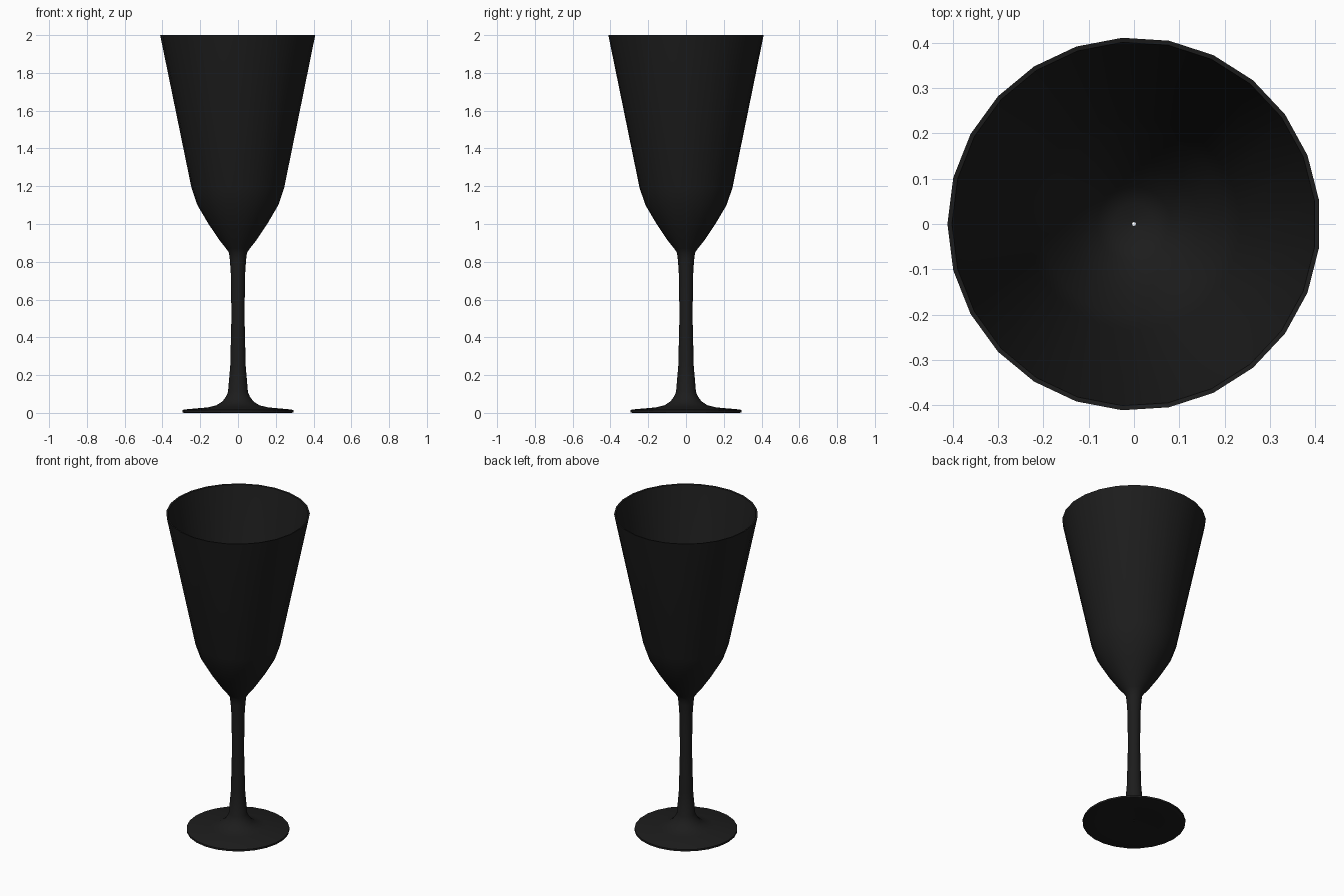
import bpy, bmesh, math

if "Cube" in bpy.data.objects:
    bpy.data.objects.remove(bpy.data.objects["Cube"])

SIDES = 25

# Glass profile (radius, height): inner bowl, rim, outer bowl, stem, foot, underside
profile = [
    (0.004, 0.885), (0.045, 0.89), (0.082, 0.912), (0.145, 1.005), (0.205, 1.105), (0.235, 1.195),
    (0.402, 1.998), (0.412, 2.0),
    (0.246, 1.19), (0.215, 1.10), (0.156, 1.0), (0.095, 0.91), (0.063, 0.87), (0.048, 0.848),
    (0.043, 0.81), (0.037, 0.72), (0.035, 0.5), (0.041, 0.25), (0.053, 0.11),
    (0.064, 0.085), (0.083, 0.06), (0.115, 0.04), (0.16, 0.029), (0.285, 0.018),
    (0.295, 0.014), (0.295, 0.003), (0.285, 0.0),
    (0.16, 0.008), (0.06, 0.016), (0.004, 0.018),
]


def lathe(name, points, sides):
    bm = bmesh.new()
    rings = []
    for r, z in points:
        ring = []
        for i in range(sides):
            a = math.pi + i * math.tau / sides
            ring.append(bm.verts.new((r * math.cos(a), r * math.sin(a), z)))
        rings.append(ring)
    for low, high in zip(rings, rings[1:]):
        for i in range(sides):
            j = (i + 1) % sides
            bm.faces.new((low[i], low[j], high[j], high[i]))
    mesh = bpy.data.meshes.new(name)
    bm.to_mesh(mesh)
    bm.free()
    obj = bpy.data.objects.new(name, mesh)
    bpy.context.collection.objects.link(obj)
    return obj


glass = lathe("wine_glass", profile, SIDES)

# Dark finish
mat = bpy.data.materials.new("dark_glass")
mat.diffuse_color = (0.012, 0.012, 0.012, 1)
mat.use_nodes = True
mat.node_tree.nodes["Principled BSDF"].inputs["Base Color"].default_value = mat.diffuse_color
glass.data.materials.append(mat)

# Smooth sides with crisp rim and foot edges
bpy.context.view_layer.objects.active = glass
glass.select_set(True)
bpy.ops.object.shade_smooth_by_angle(angle=math.radians(40))
